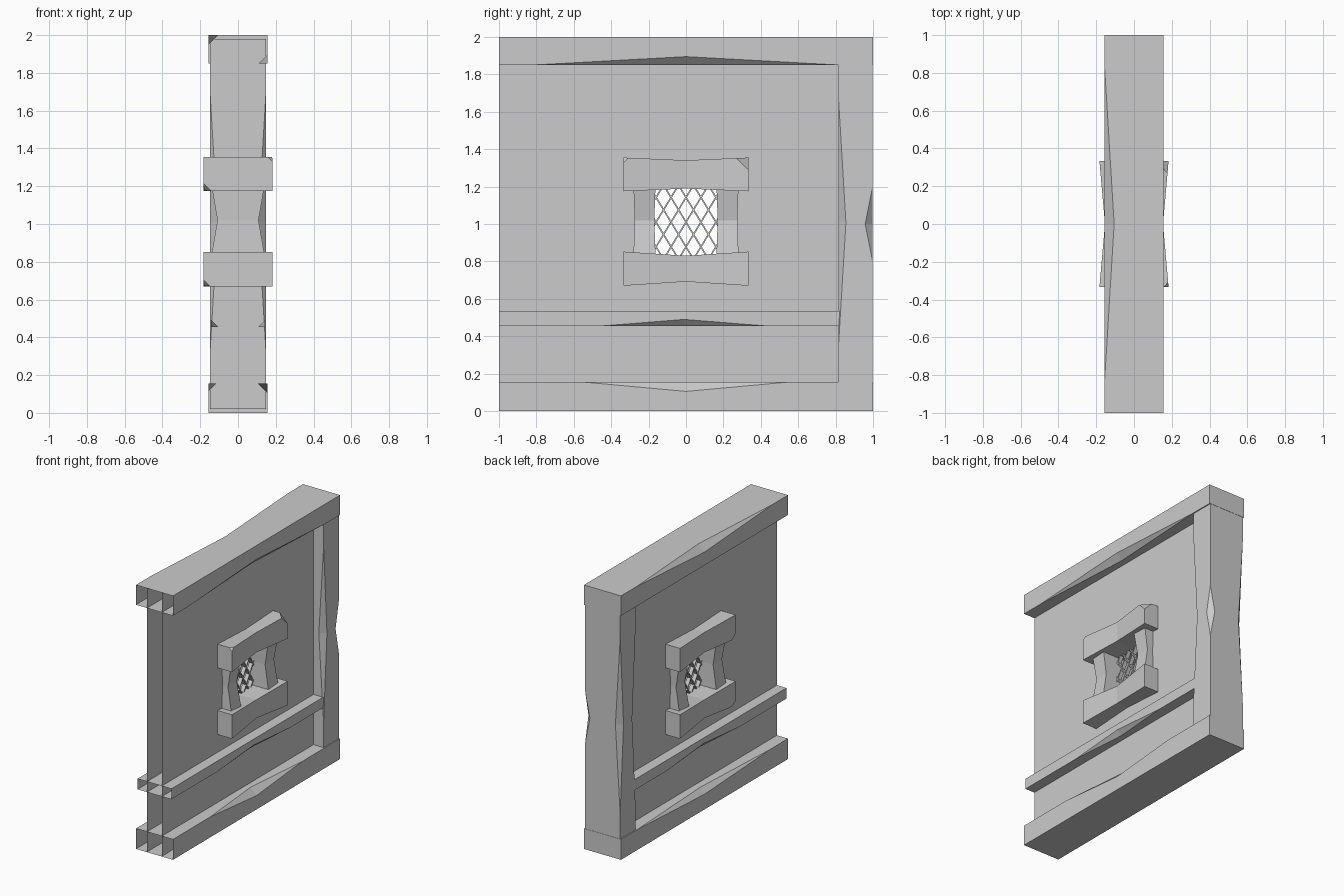
import bpy, bmesh
from mathutils import Vector

if "Cube" in bpy.data.objects:
    bpy.data.objects.remove(bpy.data.objects["Cube"], do_unlink=True)

grey = bpy.data.materials.new("plain grey")
grey.use_nodes = True
grey.diffuse_color = (0.6, 0.6, 0.6, 1)
grey.node_tree.nodes["Principled BSDF"].inputs["Base Color"].default_value = (0.6, 0.6, 0.6, 1)


def finish(name, bm, fix_normals=True):
    if fix_normals:
        bmesh.ops.recalc_face_normals(bm, faces=bm.faces[:])
    mesh = bpy.data.meshes.new(name)
    bm.to_mesh(mesh)
    bm.free()
    mesh.materials.append(grey)
    obj = bpy.data.objects.new(name, mesh)
    bpy.context.collection.objects.link(obj)
    return obj


def box(low, high):
    low, high = Vector(low), Vector(high)
    bm = bmesh.new()
    bmesh.ops.create_cube(bm, size=1)
    for v in bm.verts:
        v.co = (low + high) / 2 + v.co * (high - low)
    bm.normal_update()
    return bm


def chip(bm, axis, signs, start, end, depth):
    """Break a notch out of the box edge that runs along axis, on the side given by signs."""
    center = sum((v.co for v in bm.verts[:]), Vector()) / len(bm.verts)
    others = [i for i in range(3) if i != axis]
    long_edges = [e for e in bm.edges
                  if all(abs(e.verts[0].co[i] - e.verts[1].co[i]) < 1e-5 for i in others)]
    edge = max(long_edges, key=lambda e: sum(s * e.verts[0].co[i] for s, i in zip(signs, others)))
    first, last = sorted(edge.verts, key=lambda v: v.co[axis])
    base, length = first.co[axis], last.co[axis] - first.co[axis]
    edge, a = bmesh.utils.edge_split(edge, first, (start - base) / length)
    rest = next(e for e in a.link_edges if last in e.verts)
    rest, b = bmesh.utils.edge_split(rest, a, (end - start) / (last.co[axis] - start))
    mid_edge = next(e for e in a.link_edges if b in e.verts)
    rings, inner = [], []
    for face in mid_edge.link_faces:
        face.normal_update()
        inward = next(i for i in others if abs(face.normal[i]) < 0.5)
        point = (a.co + b.co) / 2
        point[inward] += depth if center[inward] > point[inward] else -depth
        p = bm.verts.new(point)
        ring = list(face.verts)
        i = ring.index(a)
        ring.insert(i + 1 if ring[(i + 1) % len(ring)] == b else i, p)
        rings.append(ring)
        inner.append(p)
    bmesh.ops.delete(bm, geom=[mid_edge], context='EDGES')
    for ring in rings + [[a, *inner], [b, *inner]]:
        bm.faces.new(ring)


def timber(name, low, high, axis, chips, open_front=False):
    bm = box(low, high)
    for args in chips:
        chip(bm, axis, *args)
    bmesh.ops.recalc_face_normals(bm, faces=bm.faces[:])
    if open_front:
        ends = [f for f in bm.faces if all(v.co.y < low[1] + 1e-4 for v in f.verts)]
        bmesh.ops.delete(bm, geom=ends, context='FACES_ONLY')
    finish(name, bm, False)


def waisted(name, low, high, axis, scale, broken=()):
    """Box pinched in the middle of its length, with broken corners."""
    bm = box(low, high)
    center = (Vector(low) + Vector(high)) / 2
    along = [e for e in bm.edges if abs(e.verts[0].co[axis] - e.verts[1].co[axis]) > 1e-4]
    bmesh.ops.subdivide_edges(bm, edges=along, cuts=1)
    for v in bm.verts:
        if abs(v.co[axis] - center[axis]) < 1e-4:
            v.co = center + (v.co - center) * Vector(scale)
    for signs, size in broken:
        corner = max(bm.verts, key=lambda v: (v.co - center).dot(Vector(signs)))
        bmesh.ops.bevel(bm, geom=[corner], offset=size, segments=1, affect='VERTICES')
    finish(name, bm)


# Horizontal beams and rail, hollow at the front end
W = 0.155
timber("top_beam", (-W, -1, 1.85), (W, 1, 2), 1,
       [((-1, 1), -0.82, 0.82, 0.05), ((1, -1), -0.82, 0.82, 0.045)], True)
timber("bottom_beam", (-W, -1, 0), (W, 1, 0.155), 1,
       [((1, 1), -0.55, 0.55, 0.05), ((-1, 1), -0.8, 0.8, 0.04)], True)
timber("middle_rail", (-0.142, -1, 0.455), (0.142, 0.83, 0.535), 1,
       [((1, -1), -0.45, 0.43, 0.035), ((-1, -1), -0.45, 0.43, 0.038)], True)

# Corner post
timber("corner_post", (-0.147, 0.815, 0.02), (0.147, 0.998, 1.98), 2,
       [((1, -1), 0.34, 1.68, 0.04), ((-1, -1), 0.34, 1.68, 0.04),
        ((1, 1), 0.8, 1.2, 0.04), ((-1, 1), 0.34, 1.68, 0.04)])

# Two wall skins with a window opening
bm = bmesh.new()
ys, zs = (-1, -0.2, 0.2, 0.95), (0.002, 0.78, 1.25, 1.998)
for x in (-0.062, 0.062):
    grid = [[bm.verts.new((x, y, z)) for z in zs] for y in ys]
    for i in range(3):
        for j in range(3):
            if (i, j) != (1, 1):
                quad = [grid[i][j], grid[i + 1][j], grid[i + 1][j + 1], grid[i][j + 1]]
                bm.faces.new(quad if x > 0 else quad[::-1])
finish("wall", bm, False)

# Window frame
waisted("window_lintel", (-0.183, -0.333, 1.175), (0.183, 0.333, 1.355), 1, (0.84, 1, 0.84),
        [((1, 1, 1), 0.065), ((1, -1, 1), 0.025), ((-1, -1, -1), 0.04)])
waisted("window_sill", (-0.183, -0.333, 0.67), (0.183, 0.333, 0.852), 1, (0.84, 1, 0.76),
        [((-1, -1, -1), 0.035)])
for side, name in ((1, "rear_window_jamb"), (-1, "front_window_jamb")):
    y0, y1 = sorted((side * 0.162, side * 0.282))
    waisted(name, (-0.147, y0, 0.8), (0.147, y1, 1.24), 2, (0.74, 0.88, 1))

# Crossed lattice bars in the opening
bm = bmesh.new()
half_y, half_z, slope = 0.18, 0.2, 1.65
for lean in (1, -1):
    for k in range(-4, 5):
        offset = k * 0.08
        ends = [max(-half_z, slope * (-half_y - offset)), min(half_z, slope * (half_y - offset))]
        if ends[1] - ends[0] < 0.02:
            continue
        a, b = (Vector((0, lean * (offset + z / slope), 1.01 + z)) for z in ends)
        direction = (b - a).normalized()
        across = direction.cross(Vector((1, 0, 0)))
        bar = bmesh.ops.create_cube(bm, size=1)["verts"]
        for v in bar:
            c = v.co.copy()
            v.co = ((a + b) / 2 + Vector((c.x * 0.03, 0, 0))
                    + across * c.y * 0.008 + direction * c.z * (b - a).length)
finish("window_lattice", bm)
